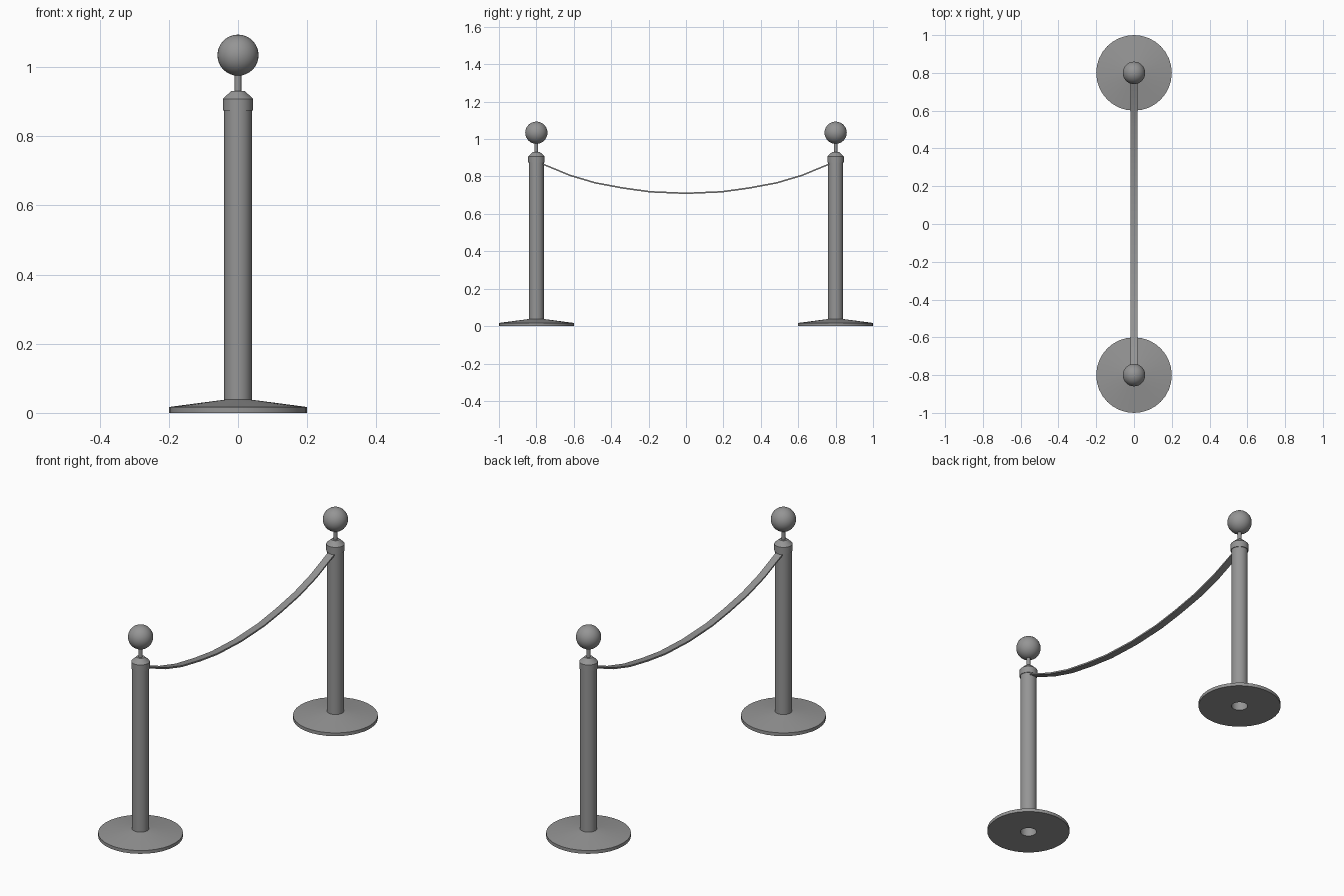
import bpy, bmesh, math

cube = bpy.data.objects.get("Cube")
if cube:
    bpy.data.objects.remove(cube, do_unlink=True)

SIDES = 32
POST_Y = 0.8

grey = bpy.data.materials.new("mid_grey")
grey.use_nodes = True
colour = (0.3, 0.3, 0.3, 1)
grey.diffuse_color = colour
grey.node_tree.nodes["Principled BSDF"].inputs["Base Color"].default_value = colour


def finish(name, bm, recalc=True):
    if recalc:
        bmesh.ops.recalc_face_normals(bm, faces=bm.faces)
    mesh = bpy.data.meshes.new(name)
    bm.to_mesh(mesh)
    bm.free()
    mesh.materials.append(grey)
    obj = bpy.data.objects.new(name, mesh)
    bpy.context.collection.objects.link(obj)
    bpy.ops.object.select_all(action="DESELECT")
    obj.select_set(True)
    bpy.context.view_layer.objects.active = obj
    bpy.ops.object.shade_smooth_by_angle(angle=math.radians(30))
    return obj


def lathe(name, profile, y):
    """Revolve (radius, height) points, listed bottom to top, about a post axis."""
    bm = bmesh.new()
    rings = []
    for r, z in profile:
        angles = [math.tau * i / SIDES for i in range(SIDES)]
        rings.append([bm.verts.new((r * math.cos(a), y + r * math.sin(a), z)) for a in angles])
    for low, high in zip(rings, rings[1:]):
        for i in range(SIDES):
            j = (i + 1) % SIDES
            bm.faces.new((low[i], low[j], high[j], high[i]))
    return finish(name, bm, recalc=False)


def ball(name, radius, y, z):
    bm = bmesh.new()
    bmesh.ops.create_uvsphere(bm, u_segments=SIDES, v_segments=16, radius=radius)
    bmesh.ops.translate(bm, verts=bm.verts, vec=(0, y, z))
    return finish(name, bm)


# Two posts: hollow underneath, flared foot, collar, thin neck and ball
for label, y in (("front", -POST_Y), ("back", POST_Y)):
    lathe(label + "_base", [(0.039, 0), (0.2, 0), (0.2, 0.017), (0.04, 0.038)], y)
    lathe(label + "_pole", [(0.04, 0), (0.04, 0.874)], y)
    lathe(label + "_collar", [(0.04, 0.874), (0.0435, 0.874), (0.0435, 0.908),
                              (0.019, 0.931), (0.009, 0.931)], y)
    lathe(label + "_neck", [(0.0095, 0.93), (0.0095, 0.985)], y)
    ball(label + "_ball", 0.0595, y, 1.034)

# Sagging flat strap between the posts
half = [(0.19, 0.718), (0.335, 0.738), (0.485, 0.766), (0.62, 0.806), (0.765, 0.866)]
path = [(-y, z) for y, z in reversed(half)] + [(0, 0.71)] + half
WIDTH, THICK = 0.0185, 0.004
bm = bmesh.new()
sections = []
for y, z in path:
    corners = ((-WIDTH, -THICK), (WIDTH, -THICK), (WIDTH, THICK), (-WIDTH, THICK))
    sections.append([bm.verts.new((dx, y, z + dz)) for dx, dz in corners])
for a, b in zip(sections, sections[1:]):
    for i in range(4):
        j = (i + 1) % 4
        bm.faces.new((a[i], a[j], b[j], b[i]))
bm.faces.new(sections[0])
bm.faces.new(sections[-1])
finish("strap", bm)
